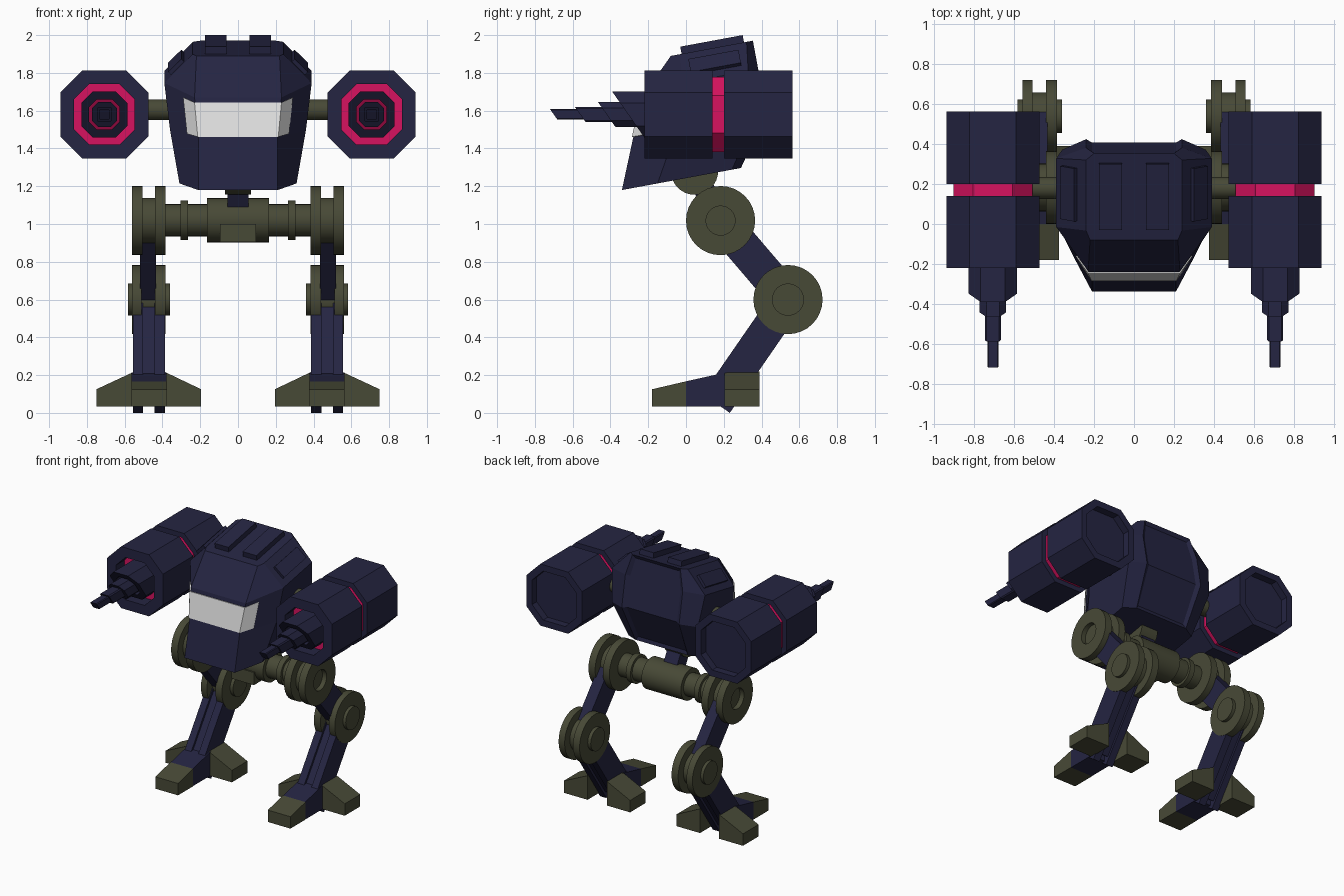
import bpy, bmesh, math
from mathutils import Vector

if "Cube" in bpy.data.objects:
    bpy.data.objects.remove(bpy.data.objects["Cube"])


def material(name, rgb):
    m = bpy.data.materials.new(name)
    m.diffuse_color = (*rgb, 1)
    m.use_nodes = True
    m.node_tree.nodes["Principled BSDF"].inputs["Base Color"].default_value = m.diffuse_color
    return m


NAVY = material("navy armour", (0.018, 0.018, 0.054))
OLIVE = material("olive metal", (0.064, 0.067, 0.037))
PINK = material("pink glow", (0.68, 0.006, 0.115))
WHITE = material("white glass", (0.75, 0.75, 0.75))


def loft(name, rings, mats, mirror=False, smooth=False, accent=(), caps=True):
    """Skin a list of equal point rings; accent lists segments using mats[1]."""
    bm = bmesh.new()
    rows = [[bm.verts.new(p) for p in r] for r in rings]
    n = len(rows[0])
    for i in range(len(rows) - 1):
        for j in range(n):
            k = (j + 1) % n
            f = bm.faces.new((rows[i][j], rows[i][k], rows[i + 1][k], rows[i + 1][j]))
            f.material_index = 1 if i in accent else 0
    if caps:
        bm.faces.new(rows[0])
        bm.faces.new(rows[-1])
    bmesh.ops.recalc_face_normals(bm, faces=bm.faces)
    me = bpy.data.meshes.new(name)
    bm.to_mesh(me)
    bm.free()
    for m in mats:
        me.materials.append(m)
    ob = bpy.data.objects.new(name, me)
    bpy.context.collection.objects.link(ob)
    if smooth:
        bpy.ops.object.select_all(action='DESELECT')
        ob.select_set(True)
        bpy.context.view_layer.objects.active = ob
        bpy.ops.object.shade_smooth_by_angle(angle=math.radians(35))
    if mirror:
        ob.modifiers.new("Mirror", 'MIRROR').use_mirror_merge = False
    return ob


def lathe_x(name, profile, y, z, mirror=False, n=32):
    """Round part on an axis along x; profile is (x, radius)."""
    rings = [[(x, y + r * math.cos(2 * math.pi * i / n), z + r * math.sin(2 * math.pi * i / n))
              for i in range(n)] for x, r in profile]
    return loft(name, rings, [OLIVE], mirror, True)


def extrude_x(name, outline, x0, x1, mat, mirror=True):
    """Side outline of (y, z) points extruded along x."""
    return loft(name, [[(x, y, z) for y, z in outline] for x in (x0, x1)], [mat], mirror)


def bar(a, b, w):
    """Side outline of a straight bar of width w from a to b."""
    a, b = Vector(a), Vector(b)
    d = (b - a).normalized() * (w / 2)
    p = Vector((-d.y, d.x))
    return [a + p, b + p, b - p, a - p]


# Tilted cabin frame
C, S = math.cos(math.radians(10.5)), math.sin(math.radians(10.5))


def cab(x, y, z):
    return Vector((x, y * C - z * S, 1.5 + y * S + z * C))


# Cabin hull: half sections from front corner to back corner
levels = [
    [(.21, -.392, -.253), (.31, -.20, -.253), (.31, .20, -.253), (.22, .249, -.253)],
    [(.21, -.283, .008), (.36, -.05, .008), (.36, .38, .008), (.24, .434, .008)],
    [(.23, -.200, .210), (.39, .03, .245), (.39, .38, .245), (.24, .434, .245)],
    [(.22, -.008, .398), (.24, .04, .398), (.24, .40, .398), (.20, .434, .398)],
]
rings = [[cab(*p) for p in lv] + [cab(-p[0], p[1], p[2]) for p in reversed(lv)] for lv in levels]
hull = loft("cabin_hull", rings, [NAVY])
bm = bmesh.new()
bm.from_mesh(hull.data)
back = [f for f in bm.faces if f.normal.y > .5 and abs(f.normal.x) < .1]
bmesh.ops.inset_region(bm, faces=back, thickness=.03, depth=-.018)
bm.to_mesh(hull.data)
bm.free()

# Wraparound window, a thin plate on the hull front
rows = []
for v in (0.02, 0.87):
    corner, side = (Vector(levels[1][i]).lerp(Vector(levels[2][i]), v) for i in (0, 1))
    end = corner.lerp(side, .38)
    rows.append([corner, end])
cols = []
for sx, k in ((-1, 1), (-1, 0), (1, 0), (1, 1)):
    ring = []
    for off, v in ((.007, 0), (.007, 1), (-.002, 1), (-.002, 0)):
        p = rows[v][k]
        ring.append(cab(sx * (p.x + off * .4), p.y - off, p.z + off * .3))
    cols.append(ring)
loft("cabin_window", cols, [WHITE])

# Raised roof plates and shoulder plates
loft("roof_plate", [[cab(x, y, z) for x, z in ((.06, .39), (.175, .39), (.175, .437), (.06, .437))]
                    for y in (.05, .386)], [NAVY], True)
loft("shoulder_plate", [[cab(x, y, z) for x, z in ((.28, .345), (.35, .275), (.37, .295), (.30, .365))]
                        for y in (.08, .35)], [NAVY], True)

# Neck joint, link and arm axle
lathe_x("neck_joint", [(-.07, .125), (.07, .125)], .045, 1.28)
extrude_x("neck_link", bar((.045, 1.28), (.18, 1.03), .11), -.056, .056, NAVY, False)
lathe_x("arm_axle", [(-.52, .055), (.52, .055)], .18, 1.605)


# Gun pods: stepped octagon with slanted muzzle steps
def octagon(y, a, slant=0, k=.5):
    b = a * k
    pts = [(a, b), (b, a), (-b, a), (-a, b), (-a, -b), (-b, -a), (b, -a), (a, -b)]
    return [(.7075 + x, y - slant * z, 1.58 + z) for x, z in pts]


gun = [(.51, .185), (.565, .185), (.565, .233), (.20, .233), (.20, .198), (.14, .198),
       (.14, .233), (-.22, .233), (-.22, .16), (-.12, .16), (-.12, .122),
       (-.306, .122, .7), (-.306, .08, .7), (-.25, .08, .7), (-.25, .066, .7),
       (-.42, .066, .7), (-.42, .04, .7, .8), (-.56, .04, .7, .8),
       (-.56, .028, .7, .8), (-.70, .028, .7, .8)]
loft("gun_pod", [octagon(*g) for g in gun], [NAVY, PINK], True, accent=(4, 9, 13))

# Hip axle with collars
lathe_x("hip_axle", [(-.4, .085), (-.305, .085), (-.305, .105), (-.265, .105), (-.265, .085),
                     (-.165, .085), (-.165, .117), (.165, .117), (.165, .085), (.265, .085),
                     (.265, .105), (.305, .105), (.305, .085), (.4, .085)], .18, 1.02)
extrude_x("hip_block", [(.055, .905), (.18, .905), (.18, 1.0), (.055, 1.0)], -.095, .095, OLIVE, False)

# Hip spools with recessed outer ends, knee spools with raised hubs
lathe_x("hip_spool", [(.385, .183), (.44, .183), (.44, .12), (.505, .12), (.505, .183),
                      (.56, .183), (.56, .077), (.525, .077)], .183, 1.018, True)
lathe_x("knee_spool", [(.36, .085), (.385, .085), (.385, .183), (.44, .183), (.44, .12),
                       (.51, .12), (.51, .183), (.56, .183), (.56, .085), (.583, .085)],
        .54, .6, True)

# Legs
extrude_x("thigh", bar((.183, 1.018), (.54, .6), .185), .434, .518, NAVY)
for name, x0, x1 in (("shin_inner_rail", .387, .443), ("shin_outer_rail", .503, .557)):
    extrude_x(name, bar((.54, .6), (.16, .05), .175), x0, x1, NAVY)
extrude_x("shin_core", bar((.54, .6), (.19, .095), .14), .44, .506, NAVY)

# Feet: centre block, front toe and two side toes
extrude_x("foot_block", [(0, .035), (.215, .035), (.215, .215), (0, .167)], .378, .563, NAVY)
extrude_x("front_toe", [(-.18, .035), (0, .035), (0, .167), (-.18, .125)], .376, .565, OLIVE)
for name, root, tip in (("outer_toe", .55, .75), ("inner_toe", .39, .195)):
    outline = [(root, .035), (tip, .035), (tip, .125), (root, .218)]
    loft(name, [[(x, y, z) for x, z in outline] for y in (.205, .39)], [OLIVE], True)
